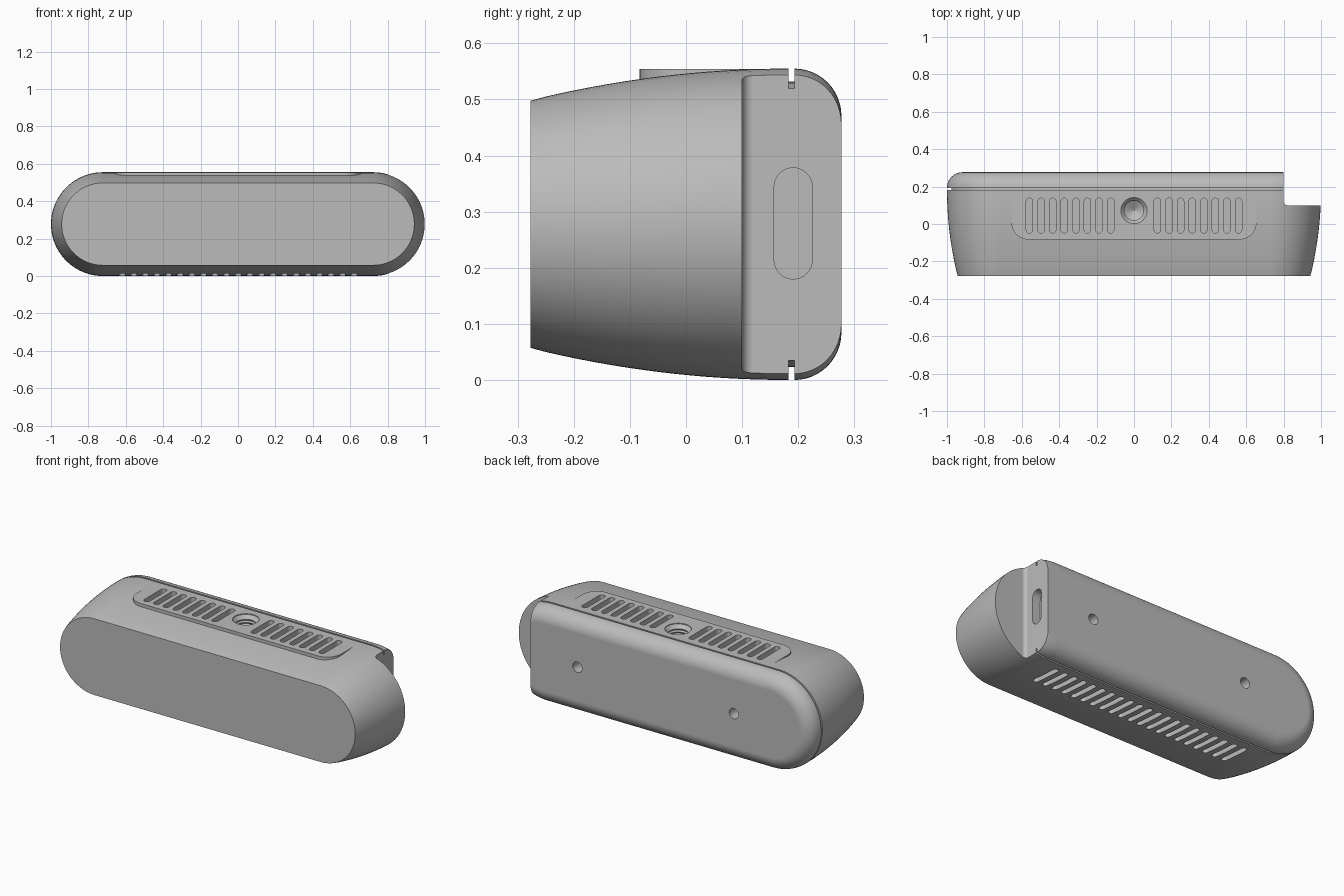
import bpy, bmesh, math
from mathutils import Vector

cube = bpy.data.objects.get("Cube")
if cube:
    bpy.data.objects.remove(cube, do_unlink=True)

R = 0.2775            # half height of the case
CX = 1 - R            # centre of each rounded end
SEAM = 0.193          # start of the rear cover
BACK = 0.277


def arc(cx, cy, r, a0, a1, n):
    """Points on an arc, angles in degrees."""
    return [(cx + r * math.cos(math.radians(a0 + (a1 - a0) * i / n)),
             cy + r * math.sin(math.radians(a0 + (a1 - a0) * i / n))) for i in range(n + 1)]


def stadium(cx, cy, half, r, n, tall=False):
    """Rounded-end outline; half is the distance to the end centres."""
    if tall:
        return arc(cx, cy + half, r, 0, 180, n) + arc(cx, cy - half, r, 180, 360, n)
    return arc(cx + half, cy, r, -90, 90, n) + arc(cx - half, cy, r, 90, 270, n)


def loft(bm, rings):
    """Skin a list of closed rings and cap both ends."""
    loops = [[bm.verts.new(p) for p in ring] for ring in rings]
    for a, b in zip(loops, loops[1:]):
        for i in range(len(a)):
            j = (i + 1) % len(a)
            bm.faces.new((a[i], a[j], b[j], b[i]))
    bm.faces.new(loops[0])
    bm.faces.new(loops[-1])


def prism(bm, outline, lo, hi, axis):
    place = {"x": lambda p, d: (d, p[0], p[1]),
             "y": lambda p, d: (p[0], d, p[1]),
             "z": lambda p, d: (p[0], p[1], d)}[axis]
    loft(bm, [[place(p, d) for p in outline] for d in (lo, hi)])


def lathe_z(bm, profile, cx, cy, n=40):
    loft(bm, [[(x, y, z) for x, y in arc(cx, cy, r, 0, 360, n)[:-1]] for r, z in profile])


def finish(bm, name):
    bmesh.ops.recalc_face_normals(bm, faces=bm.faces)
    mesh = bpy.data.meshes.new(name)
    bm.to_mesh(mesh)
    bm.free()
    obj = bpy.data.objects.new(name, mesh)
    bpy.context.scene.collection.objects.link(obj)
    return obj


def combine(obj, tool, operation):
    mod = obj.modifiers.new(operation, "BOOLEAN")
    mod.operation, mod.object, mod.solver = operation, tool, "EXACT"
    bpy.context.view_layer.update()
    result = obj.evaluated_get(bpy.context.evaluated_depsgraph_get())
    mesh = bpy.data.meshes.new_from_object(result)
    obj.modifiers.clear()
    obj.data = mesh
    bpy.data.objects.remove(tool, do_unlink=True)


# Case: barrelled shell, seam groove and rounded rear cover
profile = []
for i in range(17):
    y = -BACK + (SEAM - 0.01 + BACK) * i / 16
    profile.append((y, 0.266 * (SEAM - 0.01 - y) ** 2 + 0.001 * (i == 0)))
profile += [(SEAM - 0.01, 0.023), (SEAM, 0.023)]
f = BACK - SEAM
profile += [(SEAM + x, f - y) for x, y in arc(0, 0, f, 90, 0, 12)]
bm = bmesh.new()
loft(bm, [[(x, y, z) for x, z in stadium(0, R, CX, R - inset, 40)] for y, inset in profile])
case = finish(bm, "case")

# Flat raised vent panel on the top
bm = bmesh.new()
c = 0.565
panel = [(0.655, 0.17), (-0.655, 0.17)] + arc(-c, 0.007, 0.09, 180, 270, 10) + arc(c, 0.007, 0.09, 270, 360, 10)
prism(bm, panel, 0.48, 2 * R - 0.0004, "z")
combine(case, finish(bm, "vent_panel"), "UNION")

# Corner notch with a filleted inner edge
bm = bmesh.new()
notch = [(1.2, 0.5), (0.8, 0.5)] + arc(0.82, 0.12, 0.02, 180, 270, 8) + [(1.2, 0.1)]
prism(bm, notch, -0.2, 0.8, "z")
combine(case, finish(bm, "corner_notch"), "DIFFERENCE")

# Openings
bm = bmesh.new()
for side in (-1, 1):
    for i in range(8):
        prism(bm, stadium(side * (0.125 + 0.062 * i), 0.045, 0.076, 0.0175, 8, True), 0.515, 0.7, "z")
    # screw holes in the rear cover
    prism(bm, arc(side * 0.5, R, 0.03, 0, 360, 32)[:-1], 0.2, 0.4, "y")
# lower vents
for i in range(-10, 11):
    prism(bm, stadium(i * 0.062, 0.045, 0.078, 0.015, 8, True), -0.1, 0.04, "z")
# port in the notch wall
prism(bm, stadium(0.191, 0.279, 0.065, 0.034, 16, True), 0.75, 0.81, "x")
# threaded mounting socket with a conical floor
socket = [(0.07, 0.6), (0.07, 0.55), (0.058, 0.538)]
for i in range(5):
    z = 0.53 - 0.018 * i
    socket += [(0.052, z), (0.058, z - 0.009)]
socket += [(0.052, 0.435), (0.002, 0.405)]
lathe_z(bm, socket, 0, 0.072)
combine(case, finish(bm, "openings"), "DIFFERENCE")

# Material
grey = bpy.data.materials.new("plain grey")
grey.use_nodes = True
colour = (0.5, 0.5, 0.5, 1)
grey.diffuse_color = colour
grey.node_tree.nodes["Principled BSDF"].inputs["Base Color"].default_value = colour
case.data.materials.clear()
case.data.materials.append(grey)
for face in case.data.polygons:
    face.material_index = 0

# Smooth shading with crisp edges
bpy.ops.object.select_all(action="DESELECT")
case.select_set(True)
bpy.context.view_layer.objects.active = case
bpy.ops.object.shade_smooth_by_angle(angle=math.radians(30))
weighted = case.modifiers.new("weighted_normals", "WEIGHTED_NORMAL")
weighted.keep_sharp = True
